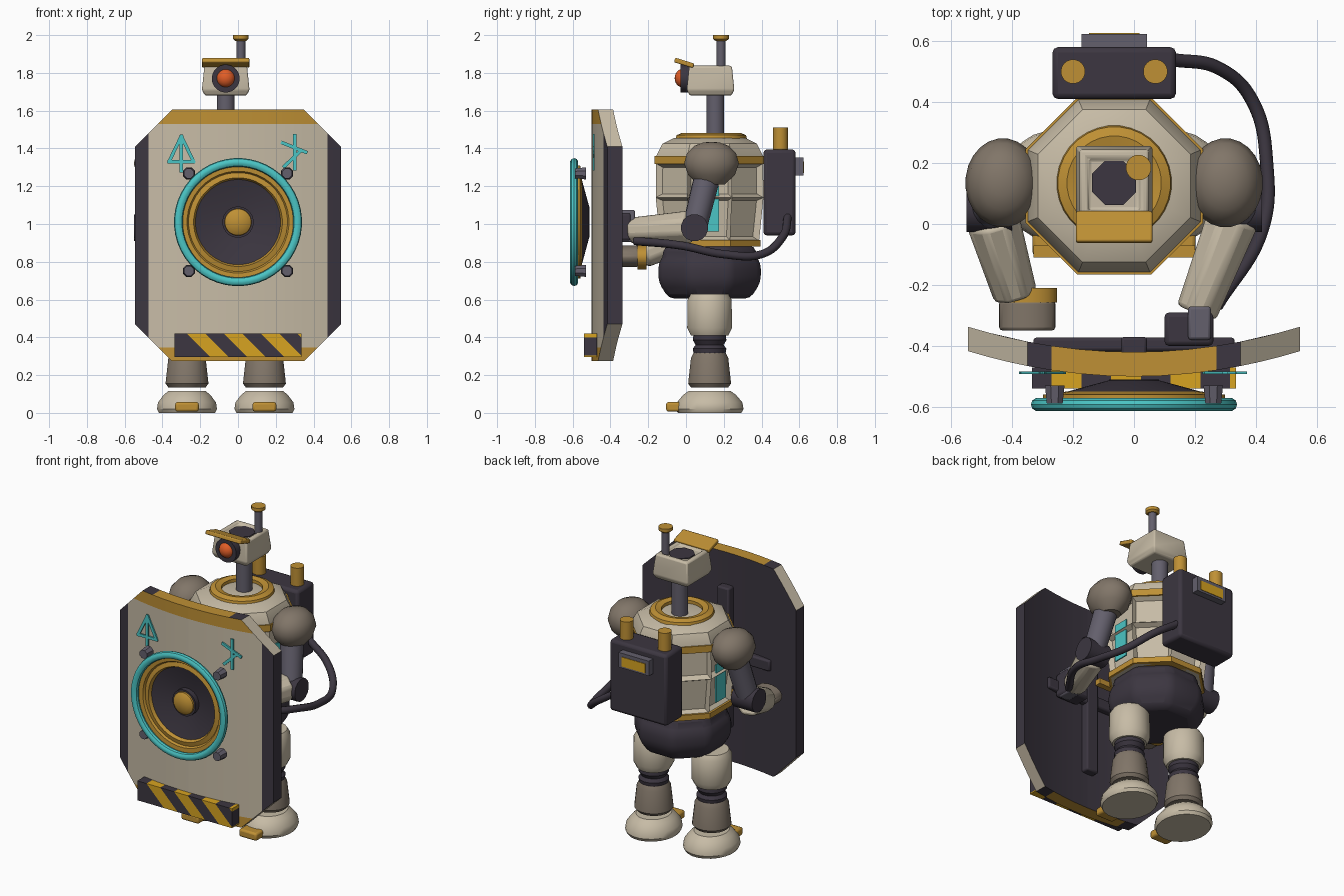
import bpy, bmesh, math
from mathutils import Vector, Matrix

if "Cube" in bpy.data.objects:
    bpy.data.objects.remove(bpy.data.objects["Cube"])

def material(name, *rgb):
    m = bpy.data.materials.new(name)
    m.use_nodes = True
    m.diffuse_color = (*rgb, 1)
    m.node_tree.nodes["Principled BSDF"].inputs["Base Color"].default_value = (*rgb, 1)
    return m

BEIGE = material("beige", 0.57, 0.50, 0.38)
TAUPE = material("taupe", 0.22, 0.18, 0.14)
DARK = material("dark plum", 0.045, 0.037, 0.052)
GOLD = material("gold", 0.52, 0.28, 0.035)
YELLOW = material("warning yellow", 0.68, 0.37, 0.015)
CYAN = material("cyan", 0.07, 0.56, 0.56)
ORANGE = material("orange", 0.75, 0.11, 0.02)
GREY = material("grey", 0.125, 0.115, 0.15)

CX, CY = -0.065, 0.125      # body axis
FRONT = Matrix.Rotation(math.pi / 2, 4, 'X')    # turns +z to the front
SIDE = Matrix.Rotation(math.pi / 2, 4, 'Y')

def finish(name, bm, mats, bevel=0.0):
    bmesh.ops.recalc_face_normals(bm, faces=bm.faces[:])
    mesh = bpy.data.meshes.new(name)
    bm.to_mesh(mesh)
    bm.free()
    for m in mats:
        mesh.materials.append(m)
    ob = bpy.data.objects.new(name, mesh)
    bpy.context.collection.objects.link(ob)
    if bevel:
        mod = ob.modifiers.new("bevel", 'BEVEL')
        mod.width, mod.segments = bevel, 2
    return ob

def lathe(name, profile, n, loc, mat, rot=Matrix(), scale=(1, 1, 1), bevel=0.0, edit=None):
    """Revolve (radius to the flat side, height) points about z."""
    bm = bmesh.new()
    k = 1 / math.cos(math.pi / n) if n <= 8 else 1
    angles = [2 * math.pi * (i + 0.5) / n for i in range(n)]
    rings = [[bm.verts.new((r * k * math.cos(a), r * k * math.sin(a), h)) for a in angles]
             for r, h in profile]
    for low, high in zip(rings, rings[1:]):
        for i in range(n):
            j = (i + 1) % n
            bm.faces.new((low[i], low[j], high[j], high[i]))
    bmesh.ops.remove_doubles(bm, verts=bm.verts[:], dist=1e-5)
    bmesh.ops.recalc_face_normals(bm, faces=bm.faces[:])
    if edit:
        edit(bm)
    bm.transform(Matrix.Translation(loc) @ rot @ Matrix.Diagonal((*scale, 1)))
    return finish(name, bm, [mat], bevel)

def drum(name, r, h0, h1, n, loc, mat, **kw):
    return lathe(name, [(0, h0), (r, h0), (r, h1), (0, h1)], n, loc, mat, **kw)

def limb(name, a, b, r0, r1, n, mat, bevel=0.0):
    a, b = Vector(a), Vector(b)
    d = b - a
    rot = d.to_track_quat('Z', 'Y').to_matrix().to_4x4()
    return lathe(name, [(0, 0), (r0, 0), (r1, d.length), (0, d.length)], n, a, mat, rot=rot, bevel=bevel)

def box(name, loc, size, mat, bevel=0.0, rot=Matrix()):
    bm = bmesh.new()
    bmesh.ops.create_cube(bm, size=1)
    bm.transform(Matrix.Translation(loc) @ rot @ Matrix.Diagonal((*size, 1)))
    return finish(name, bm, [mat], bevel)

def cut(bm, co, no):
    geom = bm.verts[:] + bm.edges[:] + bm.faces[:]
    bmesh.ops.bisect_plane(bm, geom=geom, plane_co=co, plane_no=no)

def ball(name, loc, r, mat, scale=(1, 1, 1)):
    bm = bmesh.new()
    bmesh.ops.create_uvsphere(bm, u_segments=20, v_segments=12, radius=r)
    bm.transform(Matrix.Translation(loc) @ Matrix.Diagonal((*scale, 1)))
    return finish(name, bm, [mat])

# Legs and feet
for side, s in (("left", 1), ("right", -1)):
    at = (CX + s * 0.205, CY, 0)
    lathe(side + "_foot", [(0, 0), (.15, 0), (.16, .02), (.155, .055), (.125, .095), (.1, .115), (0, .115)],
          24, at, BEIGE, scale=(1, 1.13, 1))
    box(side + "_toe_cap", (at[0], -0.05, 0.032), (0.125, 0.11, 0.05), GOLD, 0.012)
    lathe(side + "_shin", [(0, .135), (.1, .135), (.115, .155), (.1, .29), (.085, .32), (0, .32)], 20, at, TAUPE)
    lathe(side + "_knee", [(0, .31), (.085, .31), (.09, .34), (.075, .36), (.09, .385), (.085, .43), (0, .43)],
          20, at, DARK)
    lathe(side + "_thigh", [(0, .41), (.1, .41), (.12, .45), (.118, .6), (.1, .63), (0, .63)], 20, at, BEIGE)

# Torso with recessed panels
def recess(bm):
    panels = [f for f in bm.faces if 0.95 < f.calc_center_median().z < 1.3 and abs(f.normal.z) < 0.3]
    bmesh.ops.inset_individual(bm, faces=panels, thickness=0.028, depth=-0.03)

body = (CX, CY, 0)
lathe("pelvis", [(0, .605), (.215, .605), (.27, .69), (.272, .79), (.25, .825), (.24, .885), (0, .885)],
      8, body, DARK, bevel=0.03)
lathe("torso", [(0, .88), (.255, .88), (.262, .91), (.285, 1.14), (.283, 1.32), (.283, 1.36),
                (.25, 1.425), (.19, 1.455), (0, 1.455)], 8, body, BEIGE, edit=recess)
drum("waist_band", 0.27, 0.88, 0.915, 8, body, GOLD)
box("waist_bar", (CX, -0.09, 0.9), (0.53, 0.04, 0.035), GOLD)
drum("chest_band", 0.291, 1.317, 1.36, 8, body, GOLD)
lathe("collar", [(.12, 1.45), (.19, 1.45), (.185, 1.47), (.155, 1.483), (.12, 1.475), (.12, 1.45)],
      32, (CX, 0.134, 0), GOLD)

# Neck, head, eye and antenna
drum("neck", 0.048, 1.44, 1.7, 20, (CX, 0.155, 0), GREY)
lathe("head", [(0, 1.68), (.11, 1.68), (.126, 1.71), (.113, 1.835), (.088, 1.84), (.082, 1.825), (0, 1.825)],
      4, (CX, 0.13, 0), BEIGE, bevel=0.012)
drum("head_hatch", 0.072, 1.82, 1.83, 8, (CX, 0.135, 0), DARK)
drum("eye_housing", 0.074, -0.03, 0.03, 24, (CX, 0, 1.77), DARK, rot=FRONT)
ball("eye", (CX, -0.015, 1.772), 0.05, ORANGE, (1, 0.9, 1))
box("visor", (CX, -0.01, 1.853), (0.25, 0.105, 0.025), GOLD, 0.006, Matrix.Rotation(-0.3, 4, 'X'))
drum("antenna", 0.024, 1.82, 1.98, 16, (0.015, 0.185, 0), GREY)
lathe("antenna_cap", [(0, 1.97), (.03, 1.97), (.042, 1.98), (.042, 2), (0, 2)], 20, (0.015, 0.185, 0), GOLD)

# Arms
for side, s in (("left", 1), ("right", -1)):
    x = CX + s * 0.365
    elbow = (CX + s * 0.41, 0.045, 0.98)
    lathe(side + "_shoulder", [(0, -.11), (.06, -.11), (.105, -.06), (.123, 0), (.11, .055), (.075, .095),
                               (.035, .112), (0, .115)], 24, (x, 0.135, 1.32), TAUPE, scale=(1, 1.19, 1))
    limb(side + "_upper_arm", (x, 0.12, 1.28), elbow, 0.07, 0.065, 16, GREY)
    drum(side + "_elbow", 0.072, -0.075, 0.075, 16, elbow, DARK, rot=SIDE)
    box(side + "_side_light", (CX + s * 0.268, CY, 1.08), (0.008, 0.1, 0.24), CYAN)
limb("left_forearm", (0.325, 0.02, 0.985), (0.205, -0.29, 0.965), 0.085, 0.068, 8, BEIGE, 0.015)
limb("right_forearm", (-0.465, 0.02, 0.95), (-0.39, -0.23, 0.84), 0.088, 0.072, 8, BEIGE, 0.015)
drum("right_wrist_band", 0.098, 0.21, 0.258, 20, (-0.35, 0, 0.825), GOLD, rot=FRONT, scale=(1, 0.68, 1))
drum("right_fist", 0.094, 0.25, 0.35, 16, (-0.35, 0, 0.83), TAUPE, rot=FRONT, scale=(1, 0.62, 1), bevel=0.015)
box("left_grip", (0.18, -0.345, 0.985), (0.16, 0.11, 0.15), DARK, 0.015)
box("left_knuckle", (0.215, -0.325, 0.99), (0.075, 0.11, 0.17), GREY, 0.01)

# Backpack and hose
box("backpack", (CX, 0.495, 1.167), (0.405, 0.17, 0.455), DARK, 0.018)
for side, x in (("left", 0.07), ("right", -0.2)):
    drum(side + "_canister", 0.04, 1.38, 1.51, 20, (x, 0.5, 0), GOLD)
box("display_frame", (CX, 0.6, 1.305), (0.215, 0.045, 0.095), GREY)
box("display", (CX, 0.623, 1.3), (0.165, 0.006, 0.06), YELLOW)
curve = bpy.data.curves.new("hose", 'CURVE')
curve.dimensions, curve.bevel_depth, curve.bevel_resolution, curve.use_fill_caps = '3D', 0.022, 3, True
path = [(.12, .54, 1.04), (.28, .51, .93), (.39, .4, .84), (.435, .2, .84), (.42, -.02, .885), (.27, -.27, .91)]
spline = curve.splines.new('BEZIER')
spline.bezier_points.add(len(path) - 1)
for p, co in zip(spline.bezier_points, path):
    p.co, p.handle_left_type, p.handle_right_type = co, 'AUTO', 'AUTO'
curve.materials.append(DARK)
bpy.context.collection.objects.link(bpy.data.objects.new("hose", curve))

# Curved shield, coloured by zone
bm = bmesh.new()
corners = [(.35, .275), (.545, .47), (.545, 1.41), (.35, 1.605)]
corners += [(-x, z) for x, z in reversed(corners)]
face = bm.faces.new([bm.verts.new((x, -0.5, z)) for x, z in corners])
slab = bmesh.ops.extrude_face_region(bm, geom=[face])["geom"]
bmesh.ops.translate(bm, verts=[v for v in slab if isinstance(v, bmesh.types.BMVert)], vec=(0, 0.08, 0))
for x in (0, 0.09, 0.18, 0.27, 0.35, 0.475):
    for s in (1, -1):
        cut(bm, (s * x, 0, 0), (1, 0, 0))
for z in (0.345, 1.53):
    cut(bm, (0, 0, z), (0, 0, 1))
bmesh.ops.recalc_face_normals(bm, faces=bm.faces[:])
for f in bm.faces:
    c, n = f.calc_center_median(), f.normal
    if n.y > 0.5 or abs(n.x) > 0.9:
        f.material_index = 1
    elif n.y < -0.5:
        f.material_index = 1 if abs(c.x) > 0.475 else 2 if not 0.345 < c.z < 1.53 else 0
    elif abs(n.z) > 0.9:
        f.material_index = 2 if abs(c.x) < 0.27 else 1
for v in bm.verts:
    v.co.y += 0.28 * v.co.x ** 2
finish("shield", bm, [BEIGE, DARK, GOLD])
box("shield_spine", (0, -0.4, 0.95), (0.085, 0.06, 0.9), DARK, 0.01)
box("shield_crossbar", (0, -0.395, 0.98), (0.66, 0.045, 0.07), DARK, 0.01)

# Speaker on the shield
hub = (0, 0, 1.01)
lathe("speaker_cone", [(0, .51), (.08, .512), (.228, .552)], 40, hub, DARK, rot=FRONT)
lathe("speaker_surround", [(.225, .55), (.235, .572), (.262, .565), (.27, .578), (.3, .58), (.3, .56), (.225, .55)],
      40, hub, GOLD, rot=FRONT)
drum("speaker_hub_rim", 0.083, 0.51, 0.545, 24, hub, DARK, rot=FRONT)
lathe("speaker_hub", [(0, .53), (.074, .53), (.07, .555), (.045, .572), (0, .575)], 24, hub, GOLD, rot=FRONT)
ring = [(0.316 + 0.023 * math.cos(a), 0.592 + 0.022 * math.sin(a))
        for a in [math.pi * i / 5 for i in range(11)]]
lathe("speaker_ring", ring, 48, hub, CYAN, rot=FRONT)
for sx in (1, -1):
    for sz in (1, -1):
        lathe("ring_peg", [(0, .53), (.032, .53), (.026, .588), (0, .588)], 8,
              (sx * 0.26, 0, 1.01 + sz * 0.258), GREY, rot=FRONT)

# Painted marks made of thin strokes
strokes = [(-.3, 1.28, -.3, 1.46), (-.3, 1.465, -.365, 1.33), (-.3, 1.465, -.235, 1.33), (-.365, 1.33, -.235, 1.33),
           (.3, 1.29, .3, 1.47), (.235, 1.43, .36, 1.38), (.245, 1.305, .335, 1.39)]
for x0, z0, x1, z1 in strokes:
    d = Vector((x1 - x0, 0, z1 - z0))
    turn = Matrix.Rotation(-math.atan2(d.z, d.x), 4, 'Y')
    box("shield_mark", ((x0 + x1) / 2, -0.488, (z0 + z1) / 2), (d.length + 0.015, 0.009, 0.018), CYAN, rot=turn)

# Hazard bar with diagonal stripes
bm = bmesh.new()
bmesh.ops.create_cube(bm, size=1)
bm.transform(Matrix.Translation((0, -0.505, 0.358)) @ Matrix.Diagonal((0.67, 0.07, 0.124, 1)))
START, STEP = 0.15, 0.0975
for i in range(8):
    cut(bm, (START + i * STEP, 0, 0), (1, 0, 1))
for f in bm.faces:
    c = f.calc_center_median()
    f.material_index = math.floor((c.x + c.z - START) / STEP) % 2
finish("hazard_bar", bm, [YELLOW, DARK])

# Smooth the rounded parts, keep hard edges
bpy.ops.object.select_all(action='DESELECT')
for ob in bpy.context.collection.objects:
    if ob.type == 'MESH':
        ob.select_set(True)
        bpy.context.view_layer.objects.active = ob
bpy.ops.object.shade_smooth_by_angle(angle=math.radians(35))
